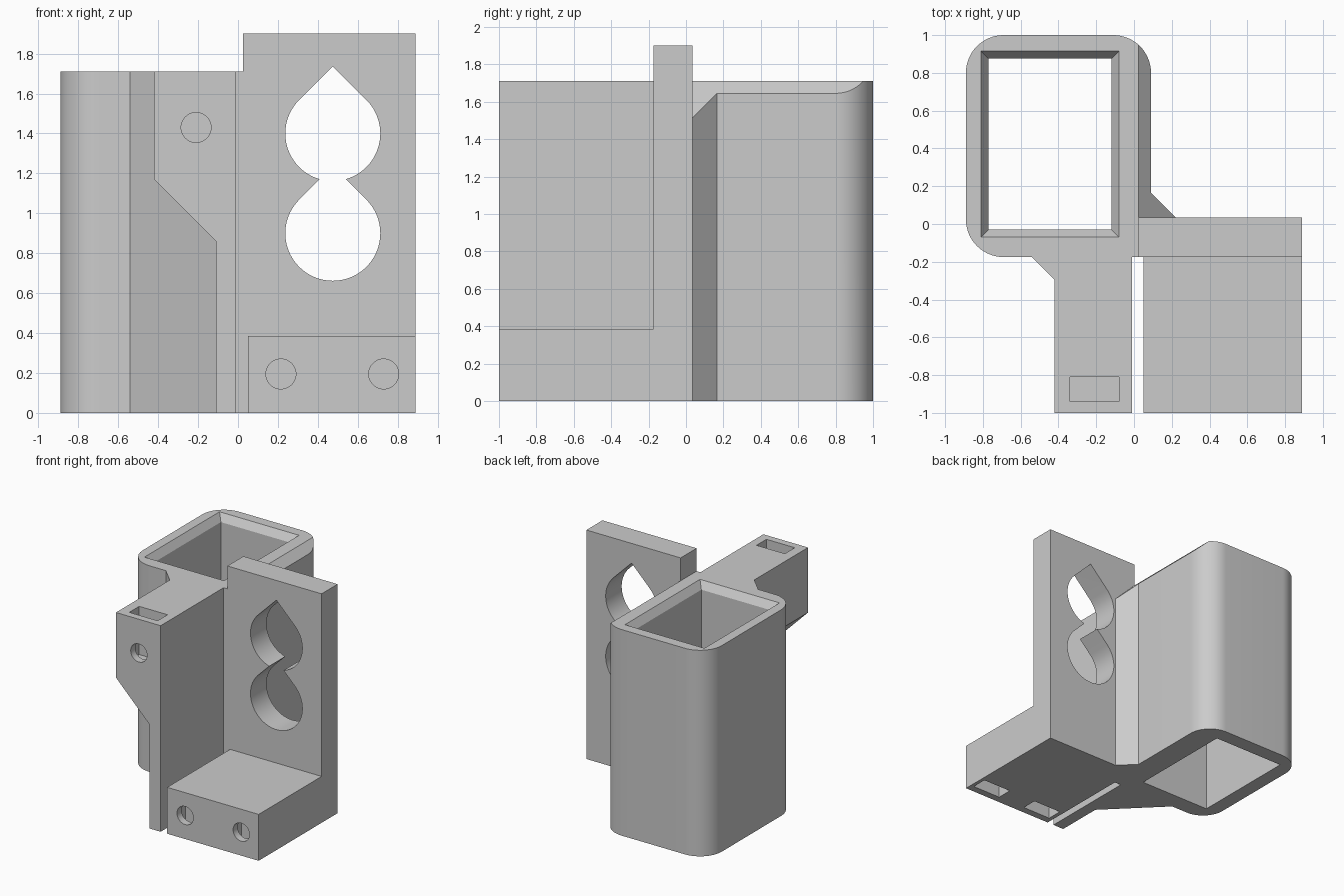
import bpy
import bmesh
from math import sin, cos, radians, sqrt

if "Cube" in bpy.data.objects:
    bpy.data.objects.remove(bpy.data.objects["Cube"], do_unlink=True)

grey = bpy.data.materials.new("plain grey")
grey.use_nodes = True
grey.diffuse_color = (0.6, 0.6, 0.6, 1)
grey.node_tree.nodes["Principled BSDF"].inputs["Base Color"].default_value = (0.6, 0.6, 0.6, 1)

HEIGHT = 1.71
FRONT = -1.0
WALL_Y = -0.175   # front of the plate and tube
PLATE_BACK = 0.035


def loft(name, sections):
    """Closed solid through a stack of matching loops."""
    bm = bmesh.new()
    rings = [[bm.verts.new(p) for p in s] for s in sections]
    for a, b in zip(rings, rings[1:]):
        for i in range(len(a)):
            j = (i + 1) % len(a)
            bm.faces.new((a[i], a[j], b[j], b[i]))
    bm.faces.new(rings[0])
    bm.faces.new(rings[-1])
    bmesh.ops.recalc_face_normals(bm, faces=bm.faces)
    mesh = bpy.data.meshes.new(name)
    bm.to_mesh(mesh)
    bm.free()
    mesh.materials.append(grey)
    ob = bpy.data.objects.new(name, mesh)
    bpy.context.collection.objects.link(ob)
    return ob


def upright(name, outline, z0, z1):
    return loft(name, [[(x, y, z) for x, y in outline] for z in (z0, z1)])


def facing(name, outline, y0, y1):
    return loft(name, [[(x, y, z) for x, z in outline] for y in (y0, y1)])


def rect(x0, x1, y0, y1):
    return [(x0, y0), (x1, y0), (x1, y1), (x0, y1)]


def arc(cx, cy, r, start, end, steps):
    angles = [radians(start + (end - start) * i / steps) for i in range(steps + 1)]
    return [(cx + r * cos(a), cy + r * sin(a)) for a in angles]


def combine(ob, other, operation="DIFFERENCE"):
    other.hide_render = True
    mod = ob.modifiers.new("combine", "BOOLEAN")
    mod.operation = operation
    mod.solver = "EXACT"
    mod.object = other
    bpy.context.view_layer.objects.active = ob
    bpy.ops.object.modifier_apply(modifier=mod.name)
    bpy.data.objects.remove(other, do_unlink=True)


def screw_hole(ob, x, z, slot_z0, slot_z1):
    """Round blind hole from the front with a nut slot across it."""
    combine(ob, facing("hole_cutter", arc(x, z, 0.075, 0, 352.5, 47), FRONT - 0.05, -0.6))
    combine(ob, upright("slot_cutter", rect(x - 0.13, x + 0.13, -0.94, -0.81), slot_z0, slot_z1))


# Square tube with rounded corners and a rear gusset against the plate
r = 0.2
outline = [(0.025, WALL_Y), (0.025, PLATE_BACK), (0.22, PLATE_BACK), (0.09, 0.165)]
outline += arc(0.09 - r, 1 - r, r, 0, 90, 16)
outline += arc(-0.89 + r, 1 - r, r, 90, 180, 16)
outline += arc(-0.89 + r, WALL_Y + r, r, 180, 270, 16)
tube = upright("square_tube", outline, 0, HEIGHT)

# Tube bore with a flared mouth
inner = rect(-0.77, -0.12, -0.03, 0.875)
outer = rect(-0.81, -0.08, -0.07, 0.915)
stack = [(inner, -0.1), (inner, HEIGHT - 0.06), (outer, HEIGHT), (outer, HEIGHT + 0.1)]
combine(tube, loft("bore_cutter", [[(x, y, z) for x, y in s] for s, z in stack]))

# Slope along the tube's top edge beside the plate
slope = [(-0.075, HEIGHT + 0.1), (0.425, HEIGHT - 0.4), (0.425, HEIGHT + 0.1)]
combine(tube, facing("slope_cutter", slope, 0, 1.1))

# Clamp arm, narrow below, with its gusset to the tube
profile = [(-0.42, HEIGHT), (-0.42, 1.17), (-0.11, 0.86), (-0.11, 0), (-0.01, 0), (-0.01, HEIGHT)]
arm = facing("clamp_arm", profile, FRONT, WALL_Y)
gusset = [(-0.54, WALL_Y), (-0.11, -0.605), (-0.06, -0.605), (-0.06, WALL_Y)]
combine(arm, upright("arm_gusset", gusset, 0, HEIGHT), "UNION")
screw_hole(arm, -0.21, 1.43, 1.31, HEIGHT + 0.1)

# Mounting plate with two overlapping teardrop openings
plate = facing("mounting_plate", rect(0.025, 0.89, 0, 1.9), WALL_Y, PLATE_BACK)
for z in (1.4, 0.9):
    drop = arc(0.475, z, 0.238, 135, 405, 54) + [(0.475, z + 0.238 * sqrt(2))]
    combine(plate, facing("teardrop_cutter", drop, WALL_Y - 0.1, PLATE_BACK + 0.1))

# Foot block in front of the plate
foot = upright("foot_block", rect(0.05, 0.89, FRONT, WALL_Y), 0, 0.385)
for x in (0.215, 0.73):
    screw_hole(foot, x, 0.195, -0.1, 0.315)

# Smooth the rounded surfaces, keep the edges sharp
for ob in (tube, arm, plate, foot):
    bpy.ops.object.select_all(action="DESELECT")
    ob.select_set(True)
    bpy.context.view_layer.objects.active = ob
    bpy.ops.object.shade_smooth_by_angle(angle=radians(30))
